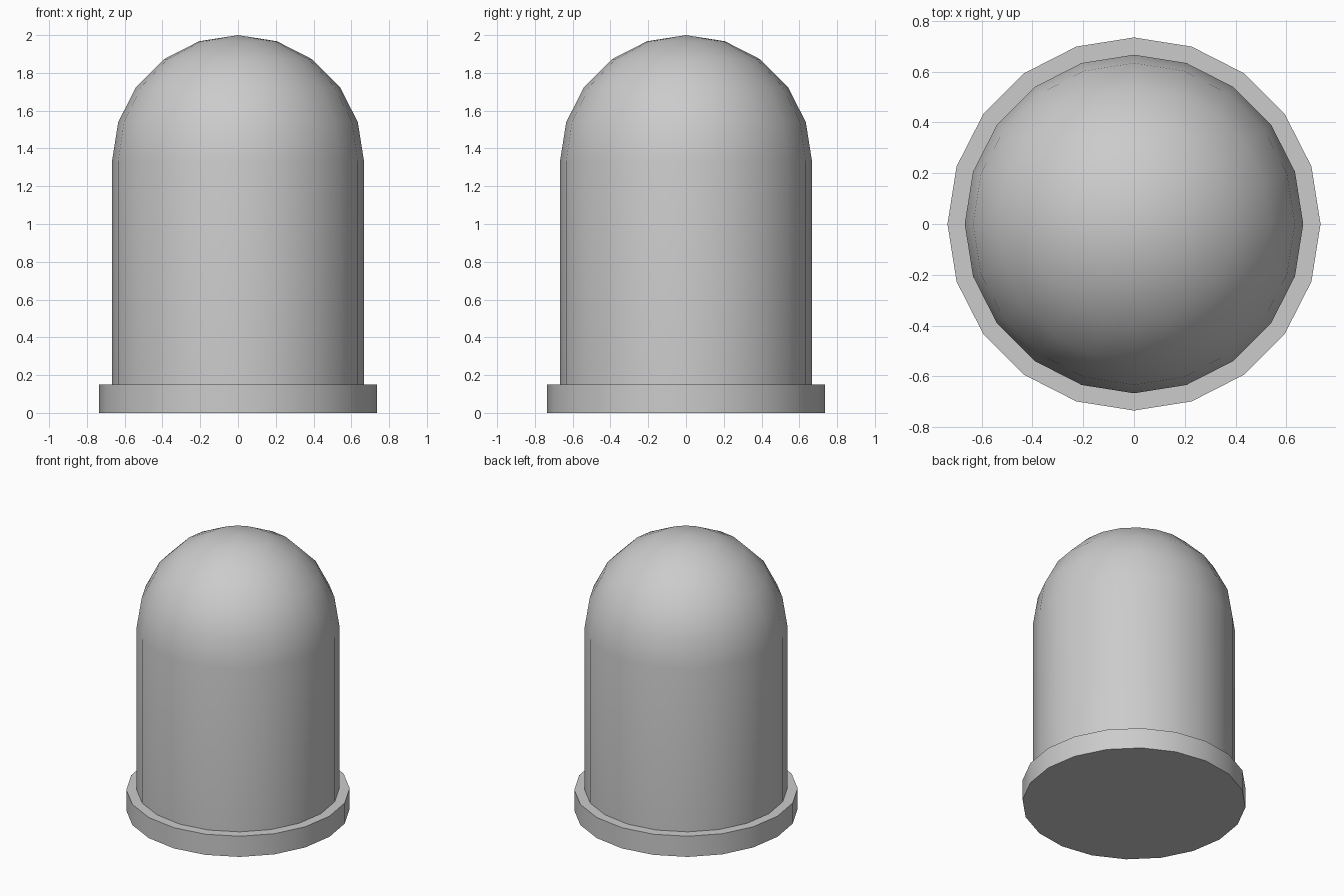
import bpy, bmesh, math

if "Cube" in bpy.data.objects:
    bpy.data.objects.remove(bpy.data.objects["Cube"])

SIDES = 20


def lathe(name, profile):
    """Revolve (radius, z) points around z, closing on the axis with single vertices."""
    bm = bmesh.new()
    rings = []
    for r, z in profile:
        if r < 1e-6:
            rings.append([bm.verts.new((0, 0, z))] * SIDES)
        else:
            rings.append([bm.verts.new((r * math.cos(2 * math.pi * i / SIDES),
                                        r * math.sin(2 * math.pi * i / SIDES), z))
                          for i in range(SIDES)])
    for a, b in zip(rings, rings[1:]):
        for i in range(SIDES):
            j = (i + 1) % SIDES
            bm.faces.new(dict.fromkeys((a[i], a[j], b[j], b[i])))
    bmesh.ops.recalc_face_normals(bm, faces=bm.faces)
    mesh = bpy.data.meshes.new(name)
    bm.to_mesh(mesh)
    bm.free()
    obj = bpy.data.objects.new(name, mesh)
    bpy.context.collection.objects.link(obj)
    bpy.ops.object.select_all(action='DESELECT')
    obj.select_set(True)
    bpy.context.view_layer.objects.active = obj
    bpy.ops.object.shade_smooth_by_angle(angle=math.radians(30))
    return obj


# Base flange and straight body wall, with a closed underside
R, DOME_Z = 0.667, 1.333
profile = [(0, 0), (0.735, 0), (0.735, 0.15), (R, 0.15)]

# Hemispherical dome continuing from the wall
STEPS = 5
for k in range(STEPS + 1):
    a = math.pi / 2 * k / STEPS
    profile.append((R * math.cos(a), DOME_Z + R * math.sin(a)))

lathe("domed_capsule_body", profile)
